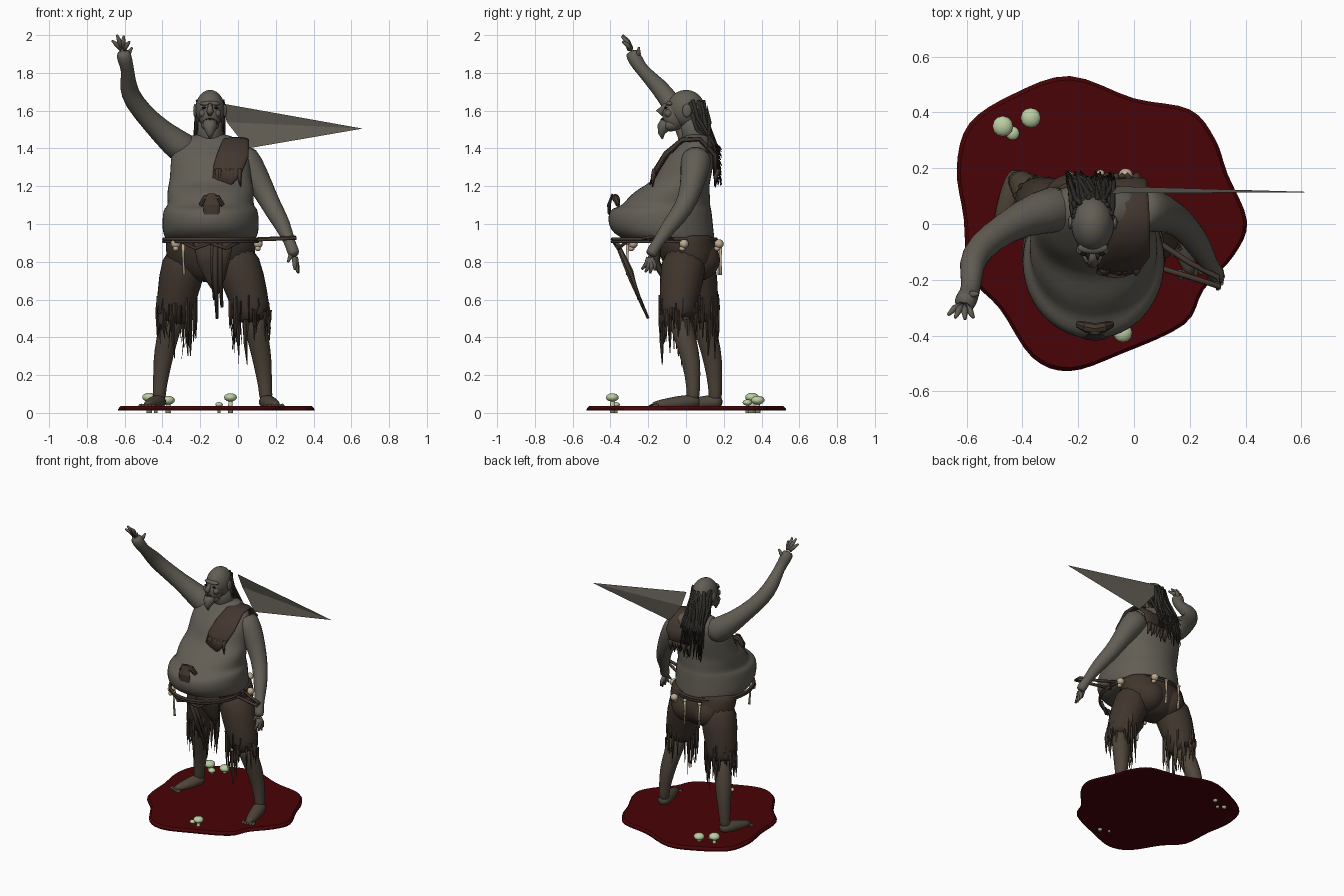
import bpy, bmesh, math, random
from mathutils import Vector as V, Matrix

if "Cube" in bpy.data.objects:
    bpy.data.objects.remove(bpy.data.objects["Cube"])
random.seed(4)

def material(name, r, g, b):
    m = bpy.data.materials.new(name)
    m.diffuse_color = (r, g, b, 1)
    m.use_nodes = True
    m.node_tree.nodes["Principled BSDF"].inputs["Base Color"].default_value = m.diffuse_color
    return m

SKIN = material("grey_skin", .122, .111, .09)
SHIN = material("dirty_skin", .078, .06, .042)
CLOTH = material("brown_cloth", .05, .035, .025)
LEATHER = material("brown_leather", .055, .038, .028)
HAIR = material("dark_hair", .03, .027, .022)
BLOOD = material("dark_red", .066, .001, .002)
BONE = material("bone", .5, .4, .28)
GREEN = material("pale_green", .5, .62, .36)
DARK = material("mouth_dark", .012, .008, .007)

def finish(bm, name, mat, sub=0, smooth=True):
    bmesh.ops.recalc_face_normals(bm, faces=bm.faces)
    me = bpy.data.meshes.new(name)
    bm.to_mesh(me)
    bm.free()
    me.materials.append(mat)
    ob = bpy.data.objects.new(name, me)
    bpy.context.collection.objects.link(ob)
    if smooth:
        me.polygons.foreach_set("use_smooth", [True] * len(me.polygons))
    if sub:
        s = ob.modifiers.new("smooth", 'SUBSURF')
        s.levels = s.render_levels = sub
    return ob

def loft(bm, rings):
    vs = [[bm.verts.new(p) for p in r] for r in rings]
    n = len(vs[0])
    for a, b in zip(vs, vs[1:]):
        for i in range(n):
            bm.faces.new((a[i], a[(i + 1) % n], b[(i + 1) % n], b[i]))
    bm.faces.new(vs[0][::-1])
    bm.faces.new(vs[-1])

def tube(bm, pts, rads, n=10, flat=1.0, ref=None):
    """Rings across a path; flat scales the ring sideways."""
    pts = [V(p) for p in pts]
    d = (pts[-1] - pts[0]).normalized()
    ref = V(ref) if ref else (V((0, 1, 0)) if abs(d.z) > .7 else V((0, 0, 1)))
    rings = []
    for i, p in enumerate(pts):
        t = (pts[min(i + 1, len(pts) - 1)] - pts[max(i - 1, 0)]).normalized()
        u = t.cross(ref).normalized()
        w = u.cross(t)
        rings.append([p + rads[i] * (math.cos(k * math.tau / n) * flat * u + math.sin(k * math.tau / n) * w)
                      for k in range(n)])
    loft(bm, rings)

def stack(bm, rows, n=24):
    """Rows of z, centre x, half width, front y, back y."""
    loft(bm, [[V((cx + rx * math.cos(k * math.tau / n), (f + b) / 2 + (b - f) / 2 * math.sin(k * math.tau / n), z))
               for k in range(n)] for z, cx, rx, f, b in rows])

def ball(bm, c, s, seg=16):
    bmesh.ops.create_uvsphere(bm, u_segments=seg, v_segments=seg // 2 + 2, radius=1,
                              matrix=Matrix.Translation(c) @ Matrix.Diagonal((*s, 1)))

# Blood pool base
edge = [(-.23, .53), (0, .45), (.2, .41), (.29, .305), (.335, .18), (.405, .01), (.36, -.11), (.25, -.235),
        (.18, -.36), (-.05, -.467), (-.23, -.527), (-.365, -.478), (-.48, -.305), (-.59, -.18), (-.61, .02),
        (-.635, .2), (-.59, .36), (-.43, .467)]
N = len(edge)
outline = []
for i in range(N):
    p0, p1, p2, p3 = (V(edge[(i + k) % N]) for k in (-1, 0, 1, 2))
    for t in (0, .25, .5, .75):
        outline.append(.5 * (2 * p1 + (p2 - p0) * t + (2 * p0 - 5 * p1 + 4 * p2 - p3) * t * t
                             + (3 * p1 - p0 - 3 * p2 + p3) * t ** 3))
bm = bmesh.new()
loft(bm, [[V(((p.x + .11) * s - .11, p.y * s, z)) for p in outline] for z, s in ((.012, 1), (.02, 1), (.036, .975))])
finish(bm, "blood_pool", BLOOD, smooth=False)

# Mushrooms
bm = bmesh.new()
for x, y, r, h in ((-.47, .35, .037, .075), (-.37, .38, .036, .06), (-.435, .325, .025, .05),
                   (-.04, -.39, .034, .075), (-.1, -.37, .02, .04)):
    tube(bm, [(x, y, 0), (x, y, h)], [r * .4, r * .3], 8)
    ball(bm, (x, y, h + r * .2), (r, r, r * .65), 12)
finish(bm, "mushrooms", GREEN)

# Torso with overhanging belly
bm = bmesh.new()
c = -.145
stack(bm, [(.895, c, .2, -.2, .14), (.91, c, .235, -.315, .155), (.95, c, .256, -.39, .15), (1.0, c, .258, -.415, .145),
           (1.05, c, .256, -.415, .14), (1.085, c, .248, -.395, .135), (1.095, c, .228, -.34, .13), (1.14, c, .232, -.31, .13),
           (1.19, c, .23, -.25, .125), (1.22, c, .22, -.185, .128), (1.28, c, .215, -.155, .14), (1.34, c, .213, -.13, .15),
           (1.41, c, .2, -.06, .15), (1.455, c, .14, -.015, .14), (1.48, c, .07, 0, .11)])
finish(bm, "torso", SKIN, 1)

# Arms with hands
arms = {
    "raised": ([(-.23, .06, 1.36), (-.34, .045, 1.43), (-.46, -.01, 1.54), (-.555, -.085, 1.65), (-.585, -.145, 1.73),
                (-.58, -.23, 1.81), (-.6, -.27, 1.87), (-.61, -.29, 1.92)],
               [.1, .08, .056, .054, .05, .032, .042, .04],
               [(-.665, -.325, 1.97), (-.64, -.335, 2.0), (-.605, -.34, 1.995), (-.575, -.335, 1.965), (-.56, -.25, 1.935)]),
    "lowered": ([(0, .06, 1.38), (.06, .05, 1.31), (.13, .03, 1.19), (.185, -.01, 1.08), (.235, -.08, 1.0),
                 (.275, -.15, .9), (.29, -.175, .86), (.3, -.19, .83)],
                [.09, .083, .062, .052, .047, .028, .034, .03],
                [(.3, -.235, .76), (.315, -.215, .745), (.32, -.19, .74), (.315, -.165, .755), (.265, -.21, .8)])}
for side, (path, rad, tips) in arms.items():
    bm = bmesh.new()
    tube(bm, path, rad, 12)
    finish(bm, side + "_arm", SKIN, 1)
    bm = bmesh.new()
    for i, t in enumerate(tips):
        t = V(t)
        s = V(path[-2]) if i == 4 else V(path[-1]).lerp(t, .12)
        mid = s.lerp(t, .55) + V((0, .008, 0))
        tube(bm, [s, mid, t], [.016, .013, .006], 7)
    finish(bm, side + "_fingers", SKIN)

# Head: skull, face, neck
bm = bmesh.new()
hx = -.148
tube(bm, [(hx, .07, 1.4), (hx, .04, 1.5), (hx, .02, 1.58)], [.085, .065, .06], 14)
ball(bm, (hx, .0, 1.61), (.077, .1, .1), 24)
ball(bm, (hx, -.06, 1.575), (.058, .065, .08))
ball(bm, (hx, -.08, 1.525), (.048, .05, .035))
ball(bm, (hx, -.085, 1.637), (.055, .022, .014))
tube(bm, [(hx, -.105, 1.635), (hx, -.14, 1.595), (hx, -.12, 1.58)], [.01, .019, .012], 8)
for s in (-1, 1):
    ball(bm, (hx + s * .079, .005, 1.6), (.01, .025, .036), 12)
    ball(bm, (hx + s * .036, -.092, 1.585), (.024, .022, .022), 10)
finish(bm, "head", SKIN)
bm = bmesh.new()
tube(bm, [(hx, -.1, 1.535), (hx, -.12, 1.51), (hx, -.13, 1.48), (hx, -.125, 1.45)], [.04, .036, .02, .004], 10)
finish(bm, "beard", SKIN)
bm = bmesh.new()
ball(bm, (hx, -.123, 1.55), (.024, .012, .012), 10)
for s in (-1, 1):
    ball(bm, (hx + s * .032, -.106, 1.615), (.012, .008, .006), 8)
finish(bm, "mouth_and_eyes", DARK)

# Long hair down the back
bm = bmesh.new()
for i in range(85):
    a = random.uniform(.1, math.pi - .1)
    x, y, z = hx + .07 * math.cos(a), .01 + .085 * math.sin(a), random.uniform(1.57, 1.66)
    e = hx - .01 + random.uniform(-.09, .09)
    end = random.uniform(1.2, 1.42)
    tube(bm, [(x, y, z), (x * .7 + e * .3, max(y + .015, .06), z - .09), (x * .3 + e * .7, .135 + random.uniform(-.01, .02), 1.43),
              (e, .16 + random.uniform(-.01, .03), end)], [.009, .011, .009, .002], 5)
finish(bm, "hair_strands", HAIR)

# Large thin spike of stray hair, folded along its middle
bm = bmesh.new()
a, b, m, t = (bm.verts.new(p) for p in ((-.08, .11, 1.637), (.05, .115, 1.4), (-.06, .135, 1.54), (.66, .114, 1.505)))
for f in ((a, m, t), (m, b, t)):
    bm.faces.new(f)
finish(bm, "hair_spike", SKIN, smooth=False)

# Legs and feet
legs = {"left": [(-.03, .0, .87), (.03, -.025, .7), (.075, -.045, .54), (.11, .0, .38), (.13, .03, .27), (.145, .04, .13), (.15, .035, .05)],
        "right": [(-.26, .02, .87), (-.31, .055, .7), (-.335, .075, .54), (-.38, .12, .38), (-.4, .145, .27), (-.415, .155, .13), (-.42, .155, .05)]}
toes = {"left": (.205, -.185), "right": (-.485, -.03)}
for side, path in legs.items():
    bm = bmesh.new()
    tube(bm, path[2:], [.07, .057, .053, .034, .04], 12)
    finish(bm, side + "_shin", SHIN, 1)
    bm = bmesh.new()
    h, t = V(path[-1]), V((*toes[side], .04))
    d = (t - h).normalized()
    tube(bm, [h - d * .04 + V((0, 0, .005)), h + V((0, 0, .01)), h.lerp(t, .4) + V((0, 0, .005)), h.lerp(t, .75), t],
         [.025, .042, .038, .03, .016], 12, 1.15)
    q = V((-d.y, d.x, 0)).normalized()
    for k in range(-2, 3):
        p = h.lerp(t, .85) + q * k * .018
        tube(bm, [p, p + d * .028 - V((0, 0, .006)), p + d * .045 - V((0, 0, .012))], [.013, .012, .006], 8)
    finish(bm, side + "_foot", SHIN, 1)
    # trouser leg
    bm = bmesh.new()
    tube(bm, [path[0], path[1], path[2], V(path[2]).lerp(V(path[3]), .35)], [.128, .118, .098, .088], 16)
    finish(bm, side + "_trouser_leg", CLOTH, 1)
    # ragged hem strips
    bm = bmesh.new()
    for k in range(40):
        ang = random.uniform(0, math.tau)
        f = random.random()
        cen = V(path[1]).lerp(V(path[2]), .45 + .85 * f)
        r = .103 - .018 * f
        top = cen + V((r * math.cos(ang), r * math.sin(ang), 0))
        L = random.uniform(.06, .17)
        inner = math.cos(ang) * (-1 if side == "left" else 1) > .3
        if k % 6 == 0 or inner:
            L += .08
        L = min(L, top.z - .2)
        out = V((math.cos(ang), math.sin(ang), 0)) * random.uniform(0, .008)
        w = random.uniform(.007, .016)
        tube(bm, [top, top + out + V((0, 0, -L * .5)), top + out * .5 + V((random.uniform(-.012, .012), 0, -L))],
             [w, w * .8, .002], 4, random.choice((.4, 1, 1)))
    finish(bm, side + "_tatters", CLOTH, smooth=False)

# Trouser seat
bm = bmesh.new()
stack(bm, [(.69, c, .06, -.03, .08), (.72, c, .14, -.08, .13), (.77, c, .21, -.11, .165), (.82, c, .235, -.135, .178),
           (.87, c, .24, -.15, .17), (.93, c, .238, -.16, .15), (.95, c, .2, -.1, .14)])
for s in (-1, 1):
    ball(bm, (c + s * .08, .06, .81), (.11, .122, .11), 24)
finish(bm, "trouser_seat", CLOTH, 1)

# Rope belt, its loop, and hanging straps
bm = bmesh.new()
ring = [(c + .248 * math.cos(k * math.tau / 32), -.115 + .275 * math.sin(k * math.tau / 32), .912) for k in range(33)]
for z in (-.006, .008):
    tube(bm, [(x, y, zz + z) for x, y, zz in ring], [.009] * 33, 6, ref=(0, 0, 1))
tube(bm, [(.08, -.06, .92), (.2, -.14, .925), (.3, -.19, .93), (.31, -.225, .925), (.2, -.19, .92), (.07, -.15, .915)], [.01] * 6, 6)
for x, w, z in ((-.12, .014, .5), (-.095, .012, .56), (-.135, .011, .6)):
    tube(bm, [(x, -.37, .91), (x, -.29, .91 - (.91 - z) * .5), (x + .01, -.2 - (z - .5) * .5, z)], [w, w, .008], 6)
for s in (-1, 1):
    tube(bm, [(c + s * .16, -.31, .91), (c + s * .08, -.36, .87), (c, -.38, .9)], [.009] * 3, 6)
finish(bm, "rope_belt", LEATHER)

# Loincloth under the belly
bm = bmesh.new()
tube(bm, [(-.13, -.15, .9), (-.13, -.16, .8), (-.12, -.11, .7), (-.11, -.1, .62)], [.11, .09, .05, .005], 10, ref=(1, 0, 0), flat=.25)
finish(bm, "loincloth", CLOTH)

# Skulls and bones on the belt
bm = bmesh.new()
for x, y in ((-.33, -.28), (.105, -.01), (-.03, .175)):
    ball(bm, (x, y, .895), (.026, .025, .024), 12)
    ball(bm, (x, y - .01, .87), (.016, .017, .014), 10)
for x, y in ((-.29, -.31), (-.12, .183), (-.23, .175)):
    ball(bm, (x, y, .9), (.015, .012, .01), 8)
    tube(bm, [(x, y, .9), (x, y, .81), (x + .005, y, .73)], [.01, .006, .009], 6)
finish(bm, "skulls_and_bones", BONE)

# Shoulder strap with torn fringe
bm = bmesh.new()
tube(bm, [(-.085, -.18, 1.225), (-.055, -.155, 1.29), (-.025, -.105, 1.37), (-.01, -.02, 1.445), (-.01, .07, 1.45), (-.02, .152, 1.37), (-.05, .155, 1.26)],
     [.055, .08, .085, .07, .065, .07, .06], 14, .2, (1, 0, 0))
for k in range(18):
    x = random.uniform(-.14, .02)
    y = random.choice((-.172, .16))
    tube(bm, [(x, y + .01, 1.29), (x, y - .002, 1.25), (x + .006, y - .005, random.uniform(1.19, 1.23))], [.016, .013, .002], 4)
finish(bm, "shoulder_strap", LEATHER)

# Peeling flap on the belly
bm = bmesh.new()
tube(bm, [(-.14, -.405, 1.05), (-.14, -.408, 1.1), (-.14, -.39, 1.16)], [.04, .045, .02], 8, .22, (1, 0, 0))
tube(bm, [(-.2, -.36, 1.1), (-.17, -.37, 1.135), (-.14, -.375, 1.14), (-.11, -.37, 1.135), (-.08, -.36, 1.1)], [.012, .02, .02, .02, .012], 8)
finish(bm, "belly_flap", LEATHER, smooth=False)
